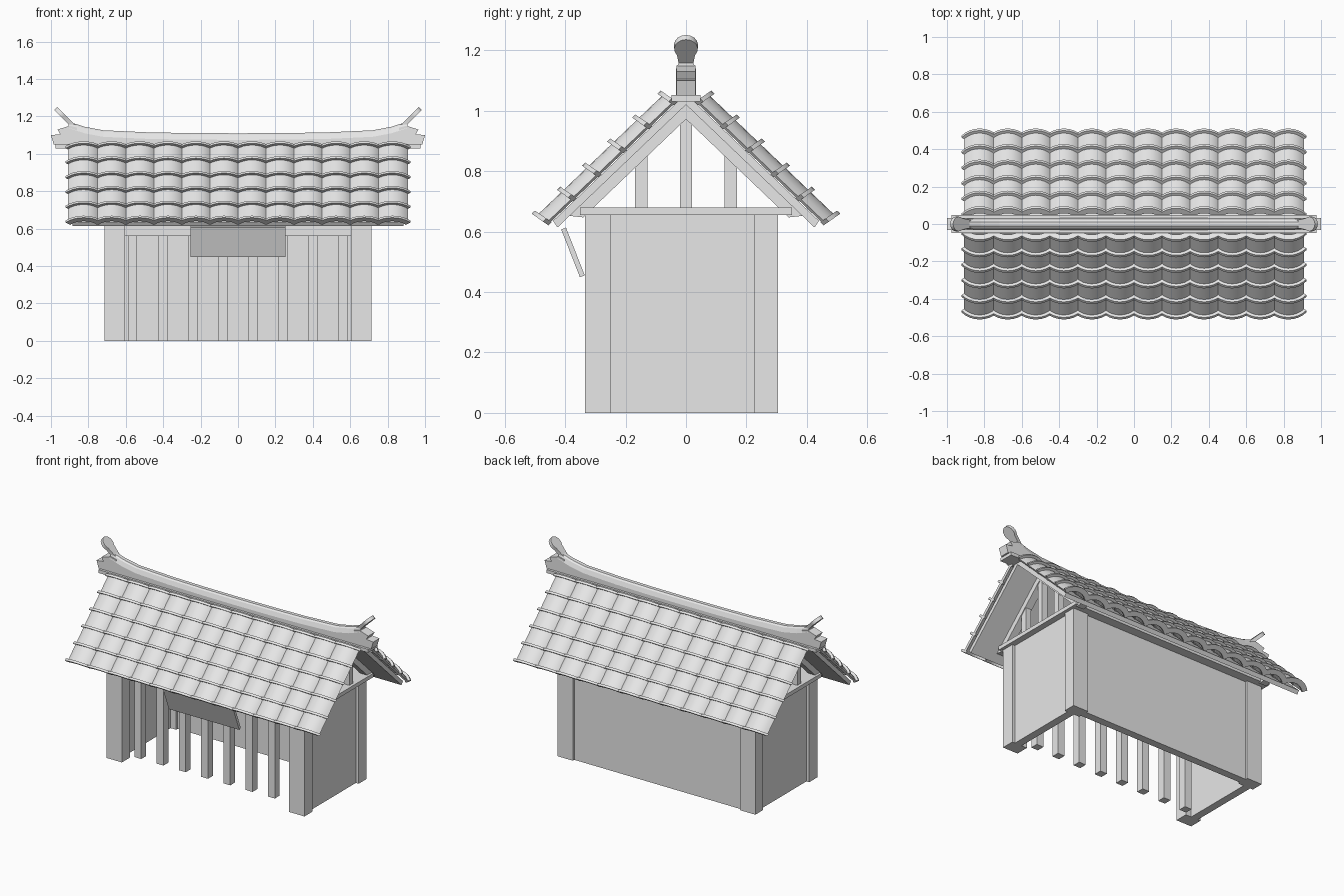
import bpy, bmesh, math
from mathutils import Matrix, Vector

if "Cube" in bpy.data.objects:
    bpy.data.objects.remove(bpy.data.objects["Cube"])

grey = bpy.data.materials.new("plain grey")
grey.use_nodes = True
grey.diffuse_color = (0.8, 0.8, 0.8, 1)
grey.node_tree.nodes["Principled BSDF"].inputs["Base Color"].default_value = (0.8, 0.8, 0.8, 1)


def finish(name, bm, smooth=False):
    bmesh.ops.recalc_face_normals(bm, faces=bm.faces)
    mesh = bpy.data.meshes.new(name)
    bm.to_mesh(mesh)
    bm.free()
    mesh.materials.append(grey)
    ob = bpy.data.objects.new(name, mesh)
    bpy.context.collection.objects.link(ob)
    if smooth:
        bpy.ops.object.select_all(action='DESELECT')
        ob.select_set(True)
        bpy.context.view_layer.objects.active = ob
        bpy.ops.object.shade_smooth_by_angle(angle=math.radians(35))
    return ob


def loft(bm, sections):
    """Skin a list of equal closed loops and cap both ends."""
    rings = [[bm.verts.new(p) for p in s] for s in sections]
    n = len(rings[0])
    for a, b in zip(rings, rings[1:]):
        for i in range(n):
            j = (i + 1) % n
            bm.faces.new((a[i], a[j], b[j], b[i]))
    bm.faces.new(rings[0])
    bm.faces.new(rings[-1])


def box(name, x, y, z):
    bm = bmesh.new()
    loft(bm, [[(x[0], y[0], h), (x[1], y[0], h), (x[1], y[1], h), (x[0], y[1], h)] for h in z])
    return finish(name, bm)


def prism_x(name, profile, x0, x1):
    bm = bmesh.new()
    loft(bm, [[(x, y, z) for y, z in profile] for x in (x0, x1)])
    return finish(name, bm)


def prism_y(name, profile, half):
    bm = bmesh.new()
    loft(bm, [[(x, y, z) for x, z in profile] for y in (-half, half)])
    return finish(name, bm)


def span(s, a, b):
    return sorted((s * a, s * b))


# Corner posts, walls and ceiling plate
for s, side in ((-1, "right"), (1, "left")):
    box(side + "_front_post", span(s, 0.605, 0.715), (-0.335, -0.25), (0, 0.655))
    box(side + "_back_post", span(s, 0.605, 0.715), (0.225, 0.305), (0, 0.655))
    box(side + "_wall", span(s, 0.645, 0.695), (-0.25, 0.225), (0, 0.655))
box("back_wall", (-0.605, 0.605), (0.24, 0.29), (0, 0.655))
box("ceiling_plate", (-0.735, 0.735), (-0.35, 0.35), (0.655, 0.68))

# Slatted front under a lintel
box("front_lintel", (-0.605, 0.605), (-0.25, -0.165), (0.56, 0.655))
for i in range(8):
    c = -0.564 + 0.161 * i
    box("front_slat", (c - 0.025, c + 0.025), (-0.23, -0.18), (0, 0.56))

# Hanging sign board
prism_x("hanging_board", [(-0.413, 0.607), (-0.397, 0.613), (-0.335, 0.455), (-0.351, 0.449)],
        -0.255, 0.255)

# Roof frame
EAVE_Y, EAVE_Z, LENGTH = 0.455, 0.625, 0.575
PITCH = math.radians(43.7)
SLOPE = math.tan(PITCH)
APEX = EAVE_Z + EAVE_Y * SLOPE


def under(y, drop):
    return APEX - y * SLOPE - drop


for s, side in ((-1, "front"), (1, "back")):
    deck = [(0, APEX - 0.012), (0, APEX - 0.04), (0.425, under(0.425, 0.04)),
            (0.44, under(0.44, 0.004)), (0.02, under(0.02, 0.004))]
    prism_x(side + "_roof_deck", [(s * y, z) for y, z in deck], -0.885, 0.885)
    rafter = [(0, APEX - 0.04), (0, APEX - 0.088), (0.34, under(0.34, 0.088)),
              (0.385, under(0.385, 0.04))]
    for x in (-0.695, 0.695):
        prism_x(side + "_rafter", [(s * y, z) for y, z in rafter], x - 0.025, x + 0.025)
for x in (-0.695, 0.695):
    box("king_post", (x - 0.02, x + 0.02), (-0.02, 0.02), (0.68, 0.975))
    for y in (-0.148, 0.148):
        box("queen_post", (x - 0.02, x + 0.02), (y - 0.02, y + 0.02), (0.68, 0.865))

# Barrel tiles: one shallow arched tile with a rim, repeated by arrays
ROWS, COLS, WIDTH, SAG = 5, 12, 0.15, 0.035
STEP = LENGTH / ROWS
RADIUS = (WIDTH ** 2 / 4 + SAG ** 2) / (2 * SAG)
HALF_ANGLE = math.asin(WIDTH / 2 / RADIUS)


def arch(y, inner, outer, lean=0.0):
    pts = []
    for r, order in ((RADIUS + inner, 1), (RADIUS + outer, -1)):
        for i in range(9):
            a = order * HALF_ANGLE * (i / 4 - 1)
            h = r * math.cos(a) - (RADIUS - SAG)
            pts.append((r * math.sin(a), y - lean * h, h))
    return pts


def tile_field(name, back, rim_only):
    bm = bmesh.new()
    if not rim_only:
        loft(bm, [arch(0.0, 0, 0.012), arch(STEP, 0, 0.012)])
    loft(bm, [arch(-0.004, -0.004, 0.028, 0.2), arch(0.011, -0.004, 0.028, 0.2)])
    ob = finish(name, bm, True)
    ob.rotation_euler = (PITCH, 0, math.pi if back else 0)
    up = LENGTH if rim_only else 0
    y = EAVE_Y - up * math.cos(PITCH)
    ob.location = (WIDTH * (COLS - 1) / 2 * (1 if back else -1),
                   y if back else -y, EAVE_Z + up * math.sin(PITCH))
    steps = [("columns", COLS, (WIDTH, 0, 0))]
    if not rim_only:
        steps.append(("rows", ROWS, (0, STEP, 0)))
    for label, count, offset in steps:
        m = ob.modifiers.new(label, 'ARRAY')
        m.count = count
        m.use_relative_offset = False
        m.use_constant_offset = True
        m.constant_offset_displace = offset


for back in (False, True):
    side = "back" if back else "front"
    tile_field(side + "_roof_tiles", back, False)
    tile_field(side + "_top_tile_rims", back, True)

# Ridge: base plate and sagging cap
box("ridge_base", (-0.975, 0.975), (-0.048, 0.048), (1.03, 1.052))
half = [(0.25, 1.111), (0.48, 1.115), (0.72, 1.126), (0.82, 1.145), (0.905, 1.172)]
stations = [(-x, t) for x, t in reversed(half)] + [(0, 1.11)] + half
bm = bmesh.new()
loft(bm, [[(x, -0.033, 1.045), (x, -0.033, t - 0.035), (x, -0.022, t - 0.008), (x, -0.012, t),
           (x, 0.012, t), (x, 0.022, t - 0.008), (x, 0.033, t - 0.035), (x, 0.033, 1.045)]
          for x, t in stations])
finish("ridge_cap", bm)

# Ridge ends with upswept oval finials
end = [(0.86, 1.05), (0.985, 1.05), (1.0, 1.1), (0.95, 1.105), (0.965, 1.13), (0.9, 1.15), (0.86, 1.14)]
for s, side in ((-1, "right"), (1, "left")):
    prism_y(side + "_ridge_end", [(s * x, z) for x, z in end], 0.032)
    along = Vector((s, 0, 1)).normalized()
    normal = Vector((-s, 0, 1)).normalized()
    start = Vector((s * 0.89, 0, 1.158))
    outline = [(-0.02, -0.02), (-0.02, 0.02)]
    for i in range(13):
        a = math.radians(130 - 260 * i / 12)
        outline.append((0.076 + 0.044 * math.cos(a), 0.039 * math.sin(a)))
    bm = bmesh.new()
    loft(bm, [[start + along * t + Vector((0, w, 0)) + normal * d for t, w in outline]
              for d in (-0.011, 0.011)])
    finish(side + "_finial", bm, True)
